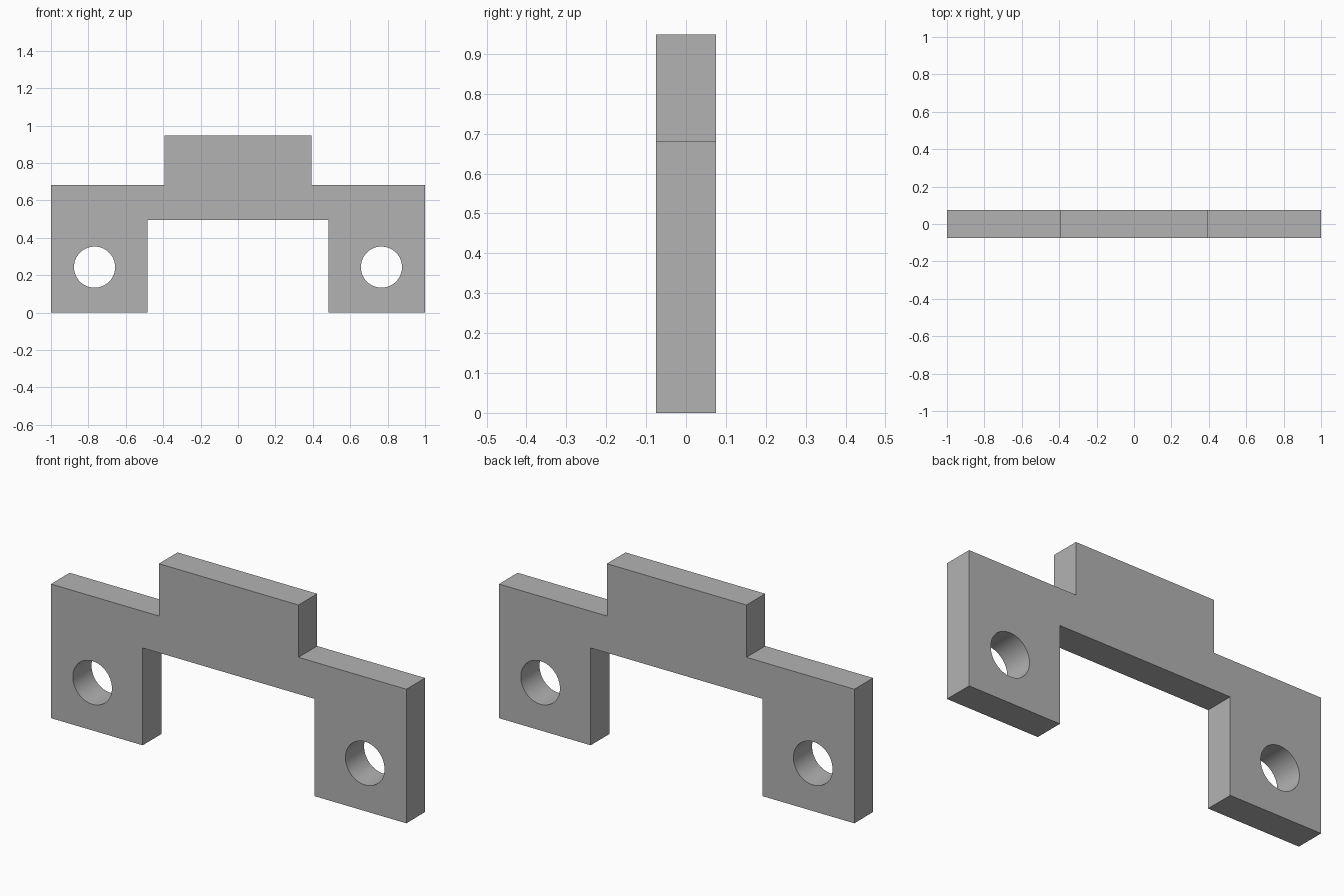
import bpy
import bmesh

cube = bpy.data.objects.get("Cube")
if cube:
    bpy.data.objects.remove(cube, do_unlink=True)

THICKNESS = 0.15
HOLE_X, HOLE_Z, HOLE_RADIUS = 0.767, 0.243, 0.11

grey = bpy.data.materials.new("plain grey")
grey.use_nodes = True
colour = (0.45, 0.45, 0.45, 1)
grey.diffuse_color = colour
grey.node_tree.nodes["Principled BSDF"].inputs["Base Color"].default_value = colour

# Bracket plate: half profile mirrored across x, then extruded in depth
half = [(0.484, 0.495), (0.484, 0), (1, 0), (1, 0.682), (0.393, 0.682), (0.393, 0.948)]
outline = half + [(-x, z) for x, z in reversed(half)]
bm = bmesh.new()
face = bm.faces.new([bm.verts.new((x, -THICKNESS / 2, z)) for x, z in outline])
extruded = bmesh.ops.extrude_face_region(bm, geom=[face])["geom"]
bmesh.ops.translate(bm, vec=(0, THICKNESS, 0),
                    verts=[g for g in extruded if isinstance(g, bmesh.types.BMVert)])
bmesh.ops.recalc_face_normals(bm, faces=bm.faces)
mesh = bpy.data.meshes.new("bracket_plate")
bm.to_mesh(mesh)
bm.free()
plate = bpy.data.objects.new("bracket_plate", mesh)
bpy.context.collection.objects.link(plate)
mesh.materials.append(grey)


# Round bolt hole through each leg
def drill(x):
    bpy.ops.mesh.primitive_cylinder_add(vertices=64, radius=HOLE_RADIUS, depth=THICKNESS * 2,
                                        location=(x, 0, HOLE_Z), rotation=(1.5707963, 0, 0))
    cutter = bpy.context.object
    cutter.name = "hole_cutter"
    cutter.hide_render = True
    cutter.data.materials.append(grey)
    cut = plate.modifiers.new("bolt_hole", 'BOOLEAN')
    cut.operation = 'DIFFERENCE'
    cut.solver = 'EXACT'
    cut.object = cutter
    bpy.ops.object.select_all(action='DESELECT')
    plate.select_set(True)
    bpy.context.view_layer.objects.active = plate
    bpy.ops.object.modifier_apply(modifier=cut.name)
    bpy.data.objects.remove(cutter, do_unlink=True)


for side in (-1, 1):
    drill(side * HOLE_X)

bpy.ops.object.shade_smooth_by_angle(angle=0.5)
